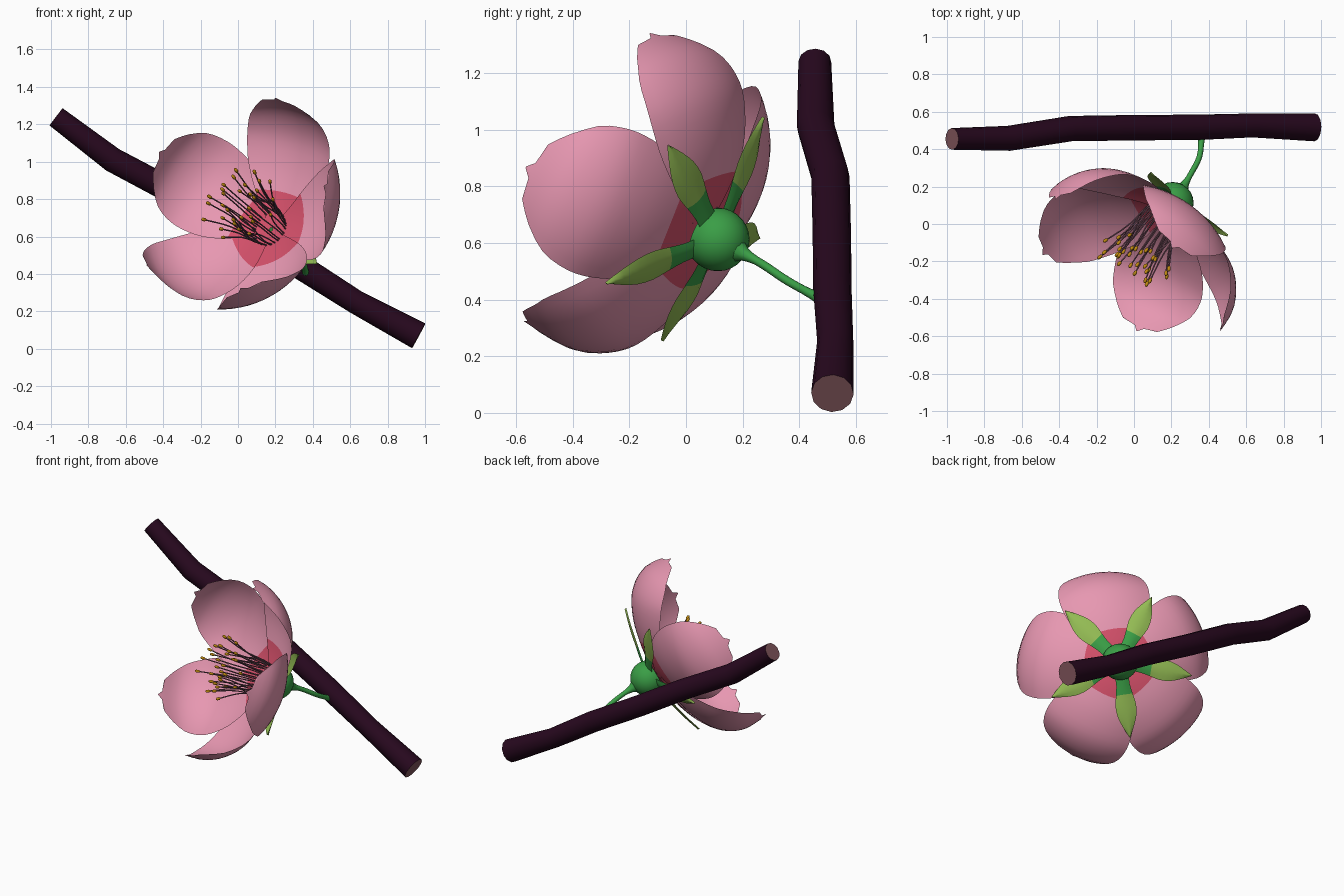
import bpy, bmesh, math, random
from mathutils import Vector, Matrix

if "Cube" in bpy.data.objects:
    bpy.data.objects.remove(bpy.data.objects["Cube"])

random.seed(4)


def material(name, r, g, b):
    m = bpy.data.materials.new(name)
    m.diffuse_color = [((c / 255 + 0.055) / 1.055) ** 2.4 for c in (r, g, b)] + [1]
    m.use_nodes = True
    m.node_tree.nodes["Principled BSDF"].inputs["Base Color"].default_value = m.diffuse_color
    return m


BARK = material("dark bark", 39, 8, 30)
WOOD = material("cut wood", 130, 86, 92)
PETAL = material("petal pink", 232, 152, 178)
HEART = material("deep pink", 212, 80, 106)
GREEN = material("stem green", 58, 158, 70)
SEPAL = material("sepal green", 148, 188, 84)
FILAMENT = material("filament mauve", 130, 88, 104)
GOLD = material("anther gold", 192, 138, 16)

# Flower frame: centre of the green cup, facing axis, and two radial directions
C = Vector((0.212, 0.12, 0.608))
A = Vector((-0.507, -0.752, 0.422)).normalized()
U = Vector((0.407, 0.24, 0.88))
U = (U - A * U.dot(A)).normalized()
V = A.cross(U)


def place(s, r, ang, side=0.0):
    """Point s along the axis, r outwards at an angle, side sideways."""
    out = U * math.cos(ang) + V * math.sin(ang)
    return C + A * s + out * r + A.cross(out) * side


def spline(pts, t):
    """Smooth curve through evenly spaced points, t from 0 to 1."""
    p = [Vector(q) for q in pts]
    p = [p[0] * 2 - p[1]] + p + [p[-1] * 2 - p[-2]]
    n = len(p) - 3
    i = min(int(t * n), n - 1)
    f = t * n - i
    a, b, c, d = p[i:i + 4]
    return (b * 2 + (c - a) * f + (a * 2 - b * 5 + c * 4 - d) * f * f
            + (b * 3 - a - c * 3 + d) * f ** 3) * 0.5


def finish(name, bm, mats, angle=None):
    me = bpy.data.meshes.new(name)
    bm.to_mesh(me)
    bm.free()
    ob = bpy.data.objects.new(name, me)
    bpy.context.collection.objects.link(ob)
    for m in mats:
        me.materials.append(m)
    if angle:
        bpy.ops.object.select_all(action='DESELECT')
        ob.select_set(True)
        bpy.context.view_layer.objects.active = ob
        bpy.ops.object.shade_smooth_by_angle(angle=math.radians(angle))
    return ob


def tube(bm, path, radii, sides, cap_mat=0):
    path = [Vector(p) for p in path]
    rings = []
    for i, p in enumerate(path):
        d = (path[min(i + 1, len(path) - 1)] - path[max(i - 1, 0)]).normalized()
        x = d.cross(Vector((0.1, 0.05, 1))).normalized()
        y = d.cross(x)
        rings.append([bm.verts.new(p + (x * math.cos(k * math.tau / sides)
                      + y * math.sin(k * math.tau / sides)) * radii[i]) for k in range(sides)])
    for a, b in zip(rings, rings[1:]):
        for k in range(sides):
            j = (k + 1) % sides
            bm.faces.new((a[k], a[j], b[j], b[k]))
    for ring in (rings[0][::-1], rings[-1]):
        bm.faces.new(ring).material_index = cap_mat


def sheet(bm, rows, limit):
    """Skin rows of points; rows below limit use material 0, the rest 1."""
    grid = [[bm.verts.new(p) for p in row] for row in rows]
    for i, (a, b) in enumerate(zip(grid, grid[1:])):
        for k in range(len(a) - 1):
            bm.faces.new((a[k], a[k + 1], b[k + 1], b[k])).material_index = int(i >= limit)


# Branch with pale cut ends
bm = bmesh.new()
tube(bm, [(-0.973, 0.455, 1.24), (-0.67, 0.458, 1.01), (-0.34, 0.51, 0.835), (0, 0.515, 0.63),
          (0.34, 0.517, 0.435), (0.63, 0.527, 0.25), (0.966, 0.517, 0.069)],
     [0.058, 0.067, 0.068, 0.068, 0.068, 0.064, 0.075], 12, 1)
bmesh.ops.recalc_face_normals(bm, faces=bm.faces)
finish("branch", bm, [BARK, WOOD], 40)

# Flower stalk, flared where it meets the cup
STALK = [C - A * 0.09, (0.305, 0.27, 0.525), (0.35, 0.36, 0.465), (0.362, 0.47, 0.405)]
bm = bmesh.new()
tube(bm, [spline(STALK, i / 12) for i in range(13)],
     [0.04, 0.024, 0.018] + [0.015] * 8 + [0.017, 0.02], 10)
bmesh.ops.recalc_face_normals(bm, faces=bm.faces)
finish("stalk", bm, [GREEN], 60)

# Round green cup, cut flat under the petals
bm = bmesh.new()
bmesh.ops.create_uvsphere(bm, u_segments=24, v_segments=14, radius=0.112,
                          matrix=Matrix.Translation(C + A * 0.01))
bmesh.ops.bisect_plane(bm, geom=bm.verts[:] + bm.edges[:] + bm.faces[:],
                       plane_co=C + A * 0.055, plane_no=A, clear_outer=True)
finish("cup", bm, [GREEN], 60)

# Petals: cupped sheets, deep pink near the heart, with a tiny pointed tip
PROFILE = [(0.07, 0.01), (0.08, 0.17), (0.12, 0.345), (0.20, 0.495), (0.335, 0.583), (0.50, 0.59)]
WIDTH = [0.02, 0.085, 0.15, 0.21, 0.255, 0.28, 0.29, 0.283, 0.255, 0.185, 0.06]
TURN = [-1, 4, 2, -2, -1]
SCALE = [1, 0.95, 0.95, 0.98, 0.98]
STEPS = [i / 20 for i in range(19)] + [0.93, 0.95, 0.962, 0.97, 1.0]
COLS = 12
BEND = 0.6
for n in range(5):
    bm = bmesh.new()
    rows = []
    for t in STEPS:
        w = 0.003 if t == 1 else spline([(x, 0) for x in WIDTH], t).x * SCALE[n]
        if 0.965 < t < 1:
            w = 0.03
        row = []
        for k in range(COLS + 1):
            v = 2 * k / COLS - 1
            u = max(t - 0.045 * v * v * math.sin(math.pi * t), 0)  # rows bow outwards
            p = spline(PROFILE, u)
            d = (spline(PROFILE, min(u + 0.01, 1)) - spline(PROFILE, max(u - 0.01, 0))).normalized()
            phi = v * w / BEND
            lift = BEND * (1 - math.cos(phi)) + 0.05 * v * w
            row.append(place(p.x + d.y * lift, p.y - d.x * lift,
                             n * math.tau / 5 + math.radians(TURN[n]), BEND * math.sin(phi)))
        rows.append(row)
    sheet(bm, rows, 5)
    finish("petal_%d" % (n + 1), bm, [HEART, PETAL], 60)

# Sepals between the petals, stem green at the root
SEPAL_LINE = [(0.02, 0.08), (0.05, 0.2), (0.083, 0.33), (0.125, 0.46)]
SEPAL_WIDTH = [0.042, 0.042, 0.052, 0.064, 0.058, 0.034, 0.002]
for n in range(5):
    bm = bmesh.new()
    rows = []
    for i in range(13):
        p = spline(SEPAL_LINE, i / 12)
        w = spline([(x, 0) for x in SEPAL_WIDTH], i / 12).x
        rows.append([place(p.x + 0.012 * v * v, p.y, (n + 0.5) * math.tau / 5, v * w)
                     for v in (-1, -0.5, 0, 0.5, 1)])
    sheet(bm, rows, 4)
    finish("sepal_%d" % (n + 1), bm, [GREEN, SEPAL], 60)

# Stamens: thin bowed filaments carrying small anthers
threads, tips = bmesh.new(), bmesh.new()
COUNT = 32
for n in range(COUNT):
    ang = n * math.tau / COUNT + random.uniform(-0.08, 0.08)
    r = (0.2, 0.12, 0.17, 0.08)[n % 4] + random.uniform(-0.015, 0.015)
    s = random.uniform(0.36, 0.47)
    line = [place(0.075, 0.095, ang), place(0.16, 0.112, ang),
            place(0.11 + (s - 0.11) * 0.55, 0.06 + r * 0.4, ang), place(s, r, ang)]
    pts = [spline(line, i / 8) for i in range(9)]
    tube(threads, pts, [0.0038] * 9, 8)
    d = (pts[-1] - pts[-2]).normalized()
    tube(tips, [pts[-1] + d * x for x in (-0.014, -0.007, 0.009, 0.016)],
         [0.005, 0.009, 0.009, 0.004], 8)
for b in (threads, tips):
    bmesh.ops.recalc_face_normals(b, faces=b.faces)
finish("filaments", threads, [FILAMENT], 60)
finish("anthers", tips, [GOLD], 60)
